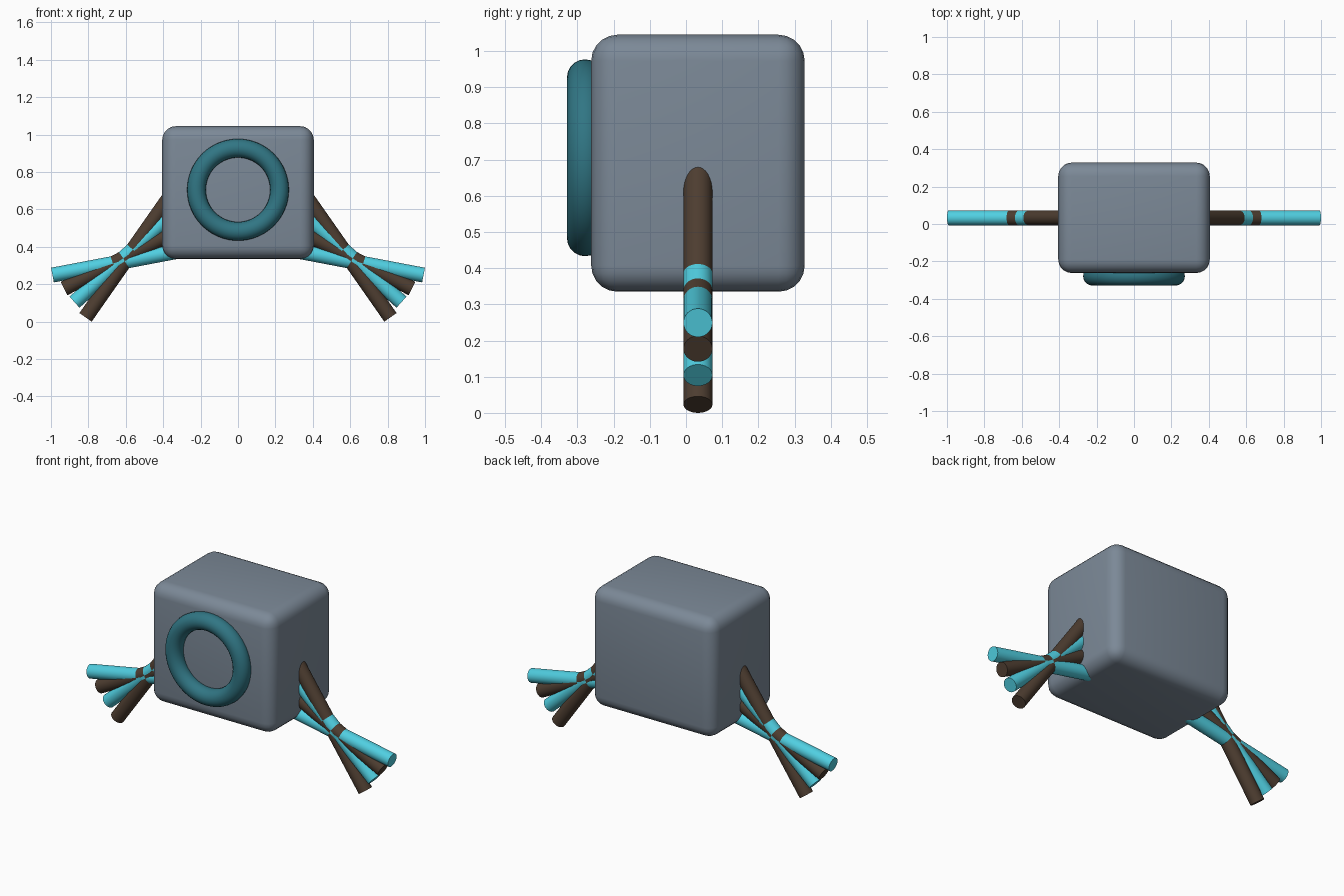
import bpy
from mathutils import Vector

if "Cube" in bpy.data.objects:
    bpy.data.objects.remove(bpy.data.objects["Cube"])

MID_Y = 0.033


def material(name, rgb):
    m = bpy.data.materials.new(name)
    m.diffuse_color = (*rgb, 1)
    m.use_nodes = True
    m.node_tree.nodes["Principled BSDF"].inputs["Base Color"].default_value = m.diffuse_color
    return m


def finish(name, mat, angle=0.7):
    ob = bpy.context.object
    ob.name = name
    ob.data.materials.append(mat)
    bpy.ops.object.shade_smooth_by_angle(angle=angle)
    return ob


grey = material("slate", (0.20, 0.25, 0.31))
teal = material("teal", (0.03, 0.18, 0.23))
cyan = material("cyan", (0.08, 0.62, 0.75))
brown = material("brown", (0.075, 0.047, 0.03))

# Rounded box body
bpy.ops.mesh.primitive_cube_add(size=1, location=(0, MID_Y, 0.69))
body = bpy.context.object
body.scale = (0.81, 0.59, 0.71)
bpy.ops.object.transform_apply(location=False, rotation=False, scale=True)
bevel = body.modifiers.new("rounding", "BEVEL")
bevel.width = 0.072
bevel.segments = 5
bpy.ops.object.modifier_apply(modifier=bevel.name)
finish("body", grey)

# Ring set into the front face
bpy.ops.mesh.primitive_torus_add(major_radius=0.222, minor_radius=0.05,
                                 major_segments=64, minor_segments=20,
                                 location=(0, -0.279, 0.705),
                                 rotation=(1.5708, 0, 0))
finish("front_ring", teal)


# Leg rods: foot end (x, z), then slope; the inner end is hidden in the body
def rod(name, foot, slope, side, mat):
    inner_x = 0.30
    a = Vector((side * foot[0], MID_Y, foot[1]))
    b = Vector((side * inner_x, MID_Y, foot[1] + slope * (foot[0] - inner_x)))
    d = b - a
    bpy.ops.mesh.primitive_cylinder_add(vertices=32, radius=0.04, depth=d.length,
                                        location=(a + b) / 2)
    bpy.context.object.rotation_euler = d.to_track_quat('Z', 'Y').to_euler()
    finish(name, mat)


rods = [((0.992, 0.249), 0.19, cyan),
        ((0.930, 0.177), 0.51, brown),
        ((0.874, 0.104), 0.90, cyan),
        ((0.815, 0.023), 1.43, brown)]
for side, label in ((-1, "left"), (1, "right")):
    for i, (foot, slope, mat) in enumerate(rods, 1):
        rod(f"{label}_leg_rod_{i}", foot, slope, side, mat)
